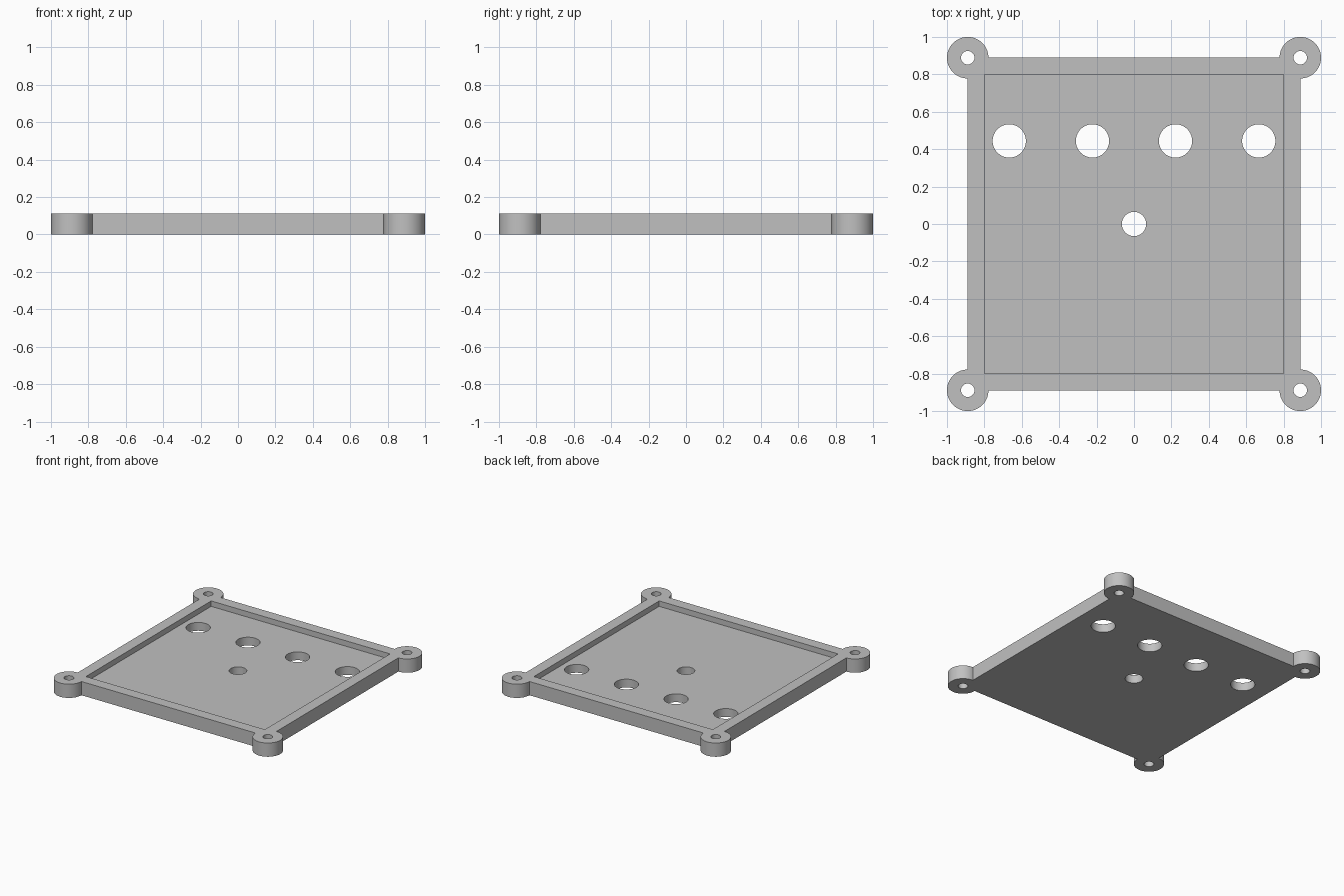
import bpy
import bmesh
from math import cos, sin, pi, radians

cube = bpy.data.objects.get("Cube")
if cube:
    bpy.data.objects.remove(cube, do_unlink=True)

HEIGHT = 0.111        # full thickness of the rim and bosses
FLOOR = 0.067         # thickness of the recessed floor
CORNER = 0.889        # boss centres, on the plate corners
BOSS_R = 0.111
RECESS = 0.8          # half width of the recess

grey = bpy.data.materials.new("mid grey")
grey.use_nodes = True
colour = (0.53, 0.53, 0.53, 1)
grey.diffuse_color = colour
grey.node_tree.nodes["Principled BSDF"].inputs["Base Color"].default_value = colour


def prism(name, outline, z0, z1):
    """Extrude a counter-clockwise outline from z0 up to z1."""
    bm = bmesh.new()
    face = bm.faces.new([bm.verts.new((x, y, z0)) for x, y in outline])
    top = bmesh.ops.extrude_face_region(bm, geom=[face])
    verts = [v for v in top["geom"] if isinstance(v, bmesh.types.BMVert)]
    bmesh.ops.translate(bm, verts=verts, vec=(0, 0, z1 - z0))
    bmesh.ops.recalc_face_normals(bm, faces=bm.faces)
    mesh = bpy.data.meshes.new(name)
    bm.to_mesh(mesh)
    bm.free()
    mesh.materials.append(grey)
    obj = bpy.data.objects.new(name, mesh)
    bpy.context.collection.objects.link(obj)
    return obj


def arc(x, y, r, start, sweep, steps):
    return [(x + r * cos(start + sweep * i / steps),
             y + r * sin(start + sweep * i / steps)) for i in range(steps + 1)]


def hole(name, x, y, r):
    return prism(name, arc(x, y, r, 0, 2 * pi, 64)[:-1], -0.1, HEIGHT + 0.1)


# Square plate with a round boss on each corner
corners = [(CORNER, CORNER), (-CORNER, CORNER), (-CORNER, -CORNER), (CORNER, -CORNER)]
outline = []
for i, (x, y) in enumerate(corners):
    outline += arc(x, y, BOSS_R, (i - 1) * pi / 2, 1.5 * pi, 48)
plate = prism("cover_plate", outline, 0, HEIGHT)

# Recess, screw holes, row of four holes and centre hole
square = [(-RECESS, -RECESS), (RECESS, -RECESS), (RECESS, RECESS), (-RECESS, RECESS)]
cutters = [prism("recess_cutter", square, FLOOR, HEIGHT + 0.1)]
cutters += [hole("screw_hole_cutter", x, y, 0.036) for x, y in corners]
cutters += [hole("row_hole_cutter", x, 0.444, 0.089) for x in (-0.667, -0.222, 0.222, 0.667)]
cutters.append(hole("centre_hole_cutter", 0, 0, 0.065))

bpy.ops.object.select_all(action="DESELECT")
bpy.context.view_layer.objects.active = plate
plate.select_set(True)
for cutter in cutters:
    cutter.hide_render = True
    mod = plate.modifiers.new("cut", "BOOLEAN")
    mod.operation = "DIFFERENCE"
    mod.solver = "EXACT"
    mod.object = cutter
    bpy.ops.object.modifier_apply(modifier=mod.name)
    bpy.data.objects.remove(cutter, do_unlink=True)

bpy.ops.object.shade_smooth_by_angle(angle=radians(30))
